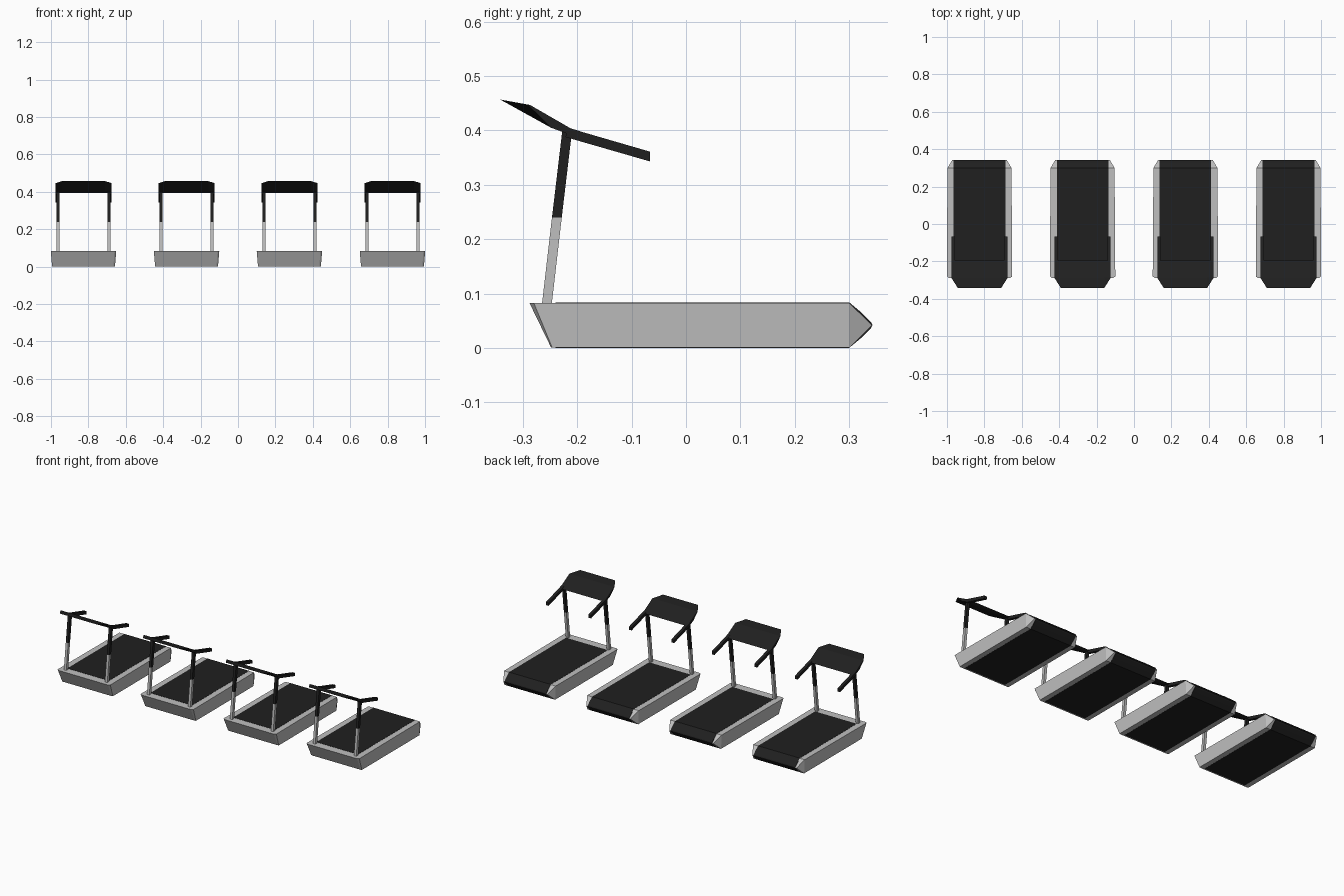
import bpy, bmesh
from mathutils import Vector

if "Cube" in bpy.data.objects:
    bpy.data.objects.remove(bpy.data.objects["Cube"])


def material(name, v):
    m = bpy.data.materials.new(name)
    m.diffuse_color = (v, v, v, 1)
    m.use_nodes = True
    m.node_tree.nodes["Principled BSDF"].inputs["Base Color"].default_value = m.diffuse_color
    return m


SILVER = material("silver", 0.52)
BLACK = material("black", 0.014)


def loft(name, rings, mat):
    """Join equal-length rings of points with quads and close both ends."""
    bm = bmesh.new()
    vs = [[bm.verts.new(p) for p in r] for r in rings]
    n = len(vs[0])
    for a, b in zip(vs, vs[1:]):
        for i in range(n):
            j = (i + 1) % n
            bm.faces.new((a[i], a[j], b[j], b[i]))
    bm.faces.new(vs[0][::-1])
    bm.faces.new(vs[-1])
    bmesh.ops.remove_doubles(bm, verts=bm.verts, dist=1e-5)
    bmesh.ops.recalc_face_normals(bm, faces=bm.faces)
    me = bpy.data.meshes.new(name)
    bm.to_mesh(me)
    bm.free()
    me.materials.append(mat)
    ob = bpy.data.objects.new(name, me)
    bpy.context.collection.objects.link(ob)
    return ob


def across(profile, x0, x1):
    """Two copies of a (y, z) profile at x0 and x1."""
    return [[(x, y, z) for y, z in profile] for x in (x0, x1)]


def bar(name, profile, x, w, mat):
    return loft(name, across(profile, x - w / 2, x + w / 2), mat)


def treadmill():
    parts = []
    # Frame: tapered slab with raked nose and clipped front corners
    bottom = [(-.160, -.248), (.160, -.248), (.168, -.246), (.168, .30), (-.168, .30), (-.168, -.246)]
    top = [(-.165, -.288), (.165, -.288), (.175, -.280), (.171, .30), (-.171, .30), (-.175, -.280)]
    parts.append(loft("frame", [[(x, y, 0.0005) for x, y in bottom],
                                [(x, y, .083) for x, y in top]], SILVER))
    # Running belt wrapping the deck and the blunt rear edge
    belt = [(-.24, 0), (.30, 0), (.324, .020), (.340, .036), (.343, .042),
            (.340, .048), (.324, .064), (.30, .084), (-.24, .084)]
    parts.append(loft("belt", across(belt, -.138, .138), BLACK))

    for s in (-1, 1):
        # Rear end caps: pyramids leaning in to the belt
        base = [(s * x, .30, z) for x, z in ((.138, 0), (.168, 0), (.171, .083), (.138, .083))]
        tip = [(s * .138, .342, .042), (s * .146, .342, .042),
               (s * .146, .342, .042), (s * .138, .342, .042)]
        parts.append(loft("end_cap", [base, tip], SILVER))
        # Posts: silver below, black above, leaning back
        parts.append(bar("lower_post", [(-.265, .08), (-.247, .08), (-.2285, .24), (-.2465, .24)],
                         s * .136, .016, SILVER))
        parts.append(bar("upper_post", [(-.2465, .24), (-.2285, .24), (-.2095, .40), (-.2275, .40)],
                         s * .136, .016, BLACK))
        # Handlebars sloping down to the rear
        parts.append(bar("handlebar", [(-.222, .388), (-.066, .343), (-.066, .361), (-.19, .397), (-.215, .405)],
                         s * .141, .018, BLACK))

    # Console: sloped panel, thin at the lip, with clipped corners
    section = [(-.342, .457), (-.287, .447), (-.195, .394), (-.215, .393), (-.248, .405)]
    rings = []
    for x, t in ((-.149, .287), (-.116, .342), (.116, .342), (.149, .287)):
        ring = [(x, y, z) for y, z in section]
        if t < .3:
            ring[0] = (x, -.290, .446)
        rings.append(ring)
    parts.append(loft("console", rings, BLACK))
    return parts


# Row of four machines sharing the same meshes
first = treadmill()
for i, cx in enumerate((-.826, -.275, .275, .826)):
    for p in first:
        ob = p if i == 0 else p.copy()
        if i:
            bpy.context.collection.objects.link(ob)
        ob.location = Vector((cx, 0, 0))
